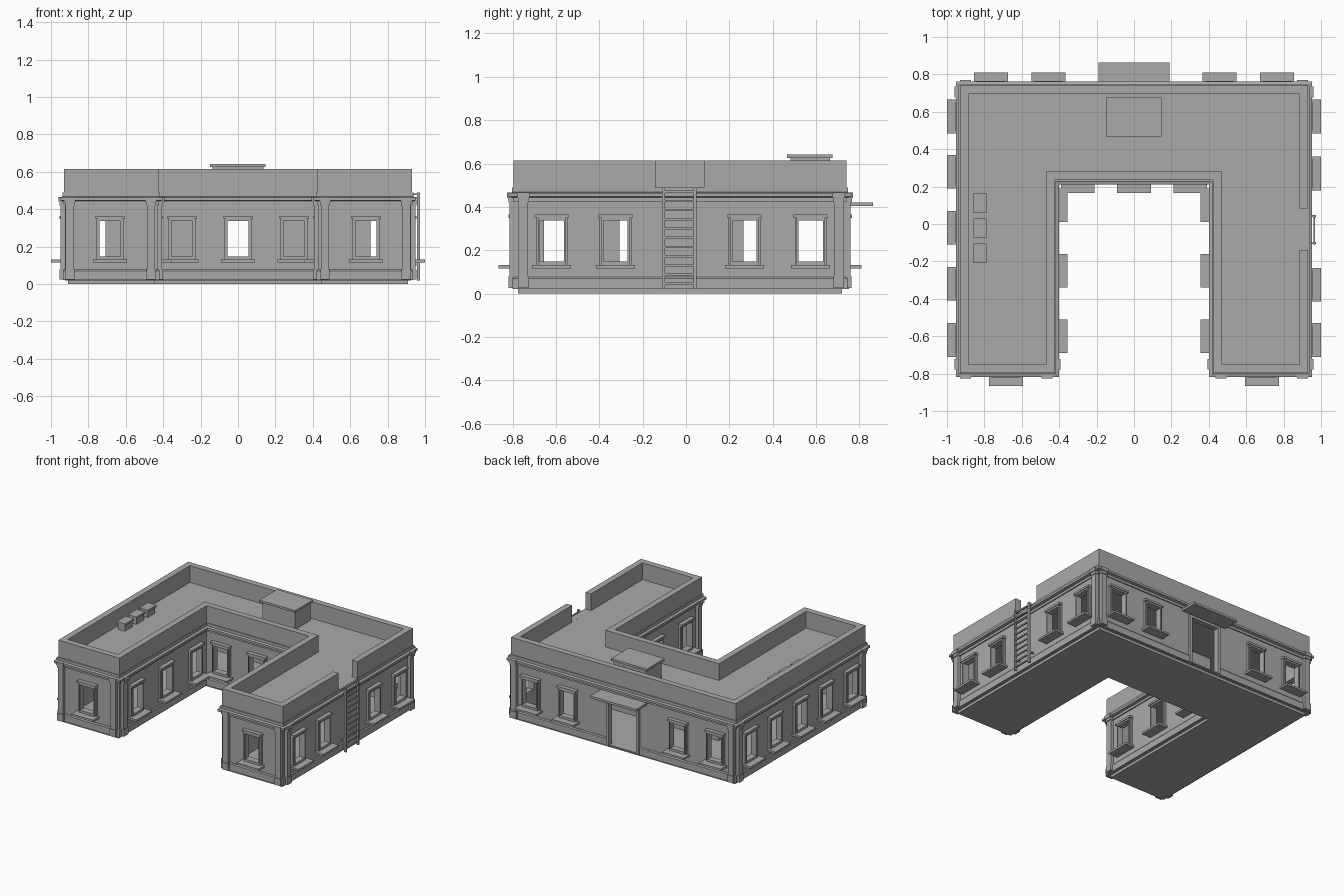
import bpy
import bmesh
from mathutils import Matrix, Vector

cube = bpy.data.objects.get("Cube")
if cube:
    bpy.data.objects.remove(cube, do_unlink=True)

stone = bpy.data.materials.new("grey_stone")
stone.use_nodes = True
stone.diffuse_color = (0.4, 0.4, 0.4, 1)
stone.node_tree.nodes["Principled BSDF"].inputs["Base Color"].default_value = (0.4, 0.4, 0.4, 1)
stone.node_tree.nodes["Principled BSDF"].inputs["Roughness"].default_value = 0.8


def finish(bm, name):
    bmesh.ops.recalc_face_normals(bm, faces=bm.faces)
    mesh = bpy.data.meshes.new(name)
    bm.to_mesh(mesh)
    bm.free()
    mesh.materials.append(stone)
    obj = bpy.data.objects.new(name, mesh)
    bpy.context.collection.objects.link(obj)
    return obj


def add_box(bm, u, v, z, frame=Matrix()):
    """Box from three (low, high) ranges, placed by a frame matrix."""
    size = Vector((u[1] - u[0], v[1] - v[0], z[1] - z[0]))
    mid = Vector((sum(u) / 2, sum(v) / 2, sum(z) / 2))
    bmesh.ops.create_cube(bm, size=1, matrix=frame @ Matrix.Translation(mid) @ Matrix.Diagonal(size).to_4x4())


def outline(d):
    """U-shaped plan, grown outwards by d."""
    x, c, front, back, court = 0.925 + d, 0.43 - d, -0.79 - d, 0.735 + d, 0.24 - d
    return [(-x, front), (-c, front), (-c, court), (c, court),
            (c, front), (x, front), (x, back), (-x, back)]


def bridge(bm, a, b):
    """Quads between two matching vertex loops."""
    for i in range(len(a)):
        j = (i + 1) % len(a)
        bm.faces.new((a[i], a[j], b[j], b[i]))


def prism(name, d, z0, z1):
    bm = bmesh.new()
    low, high = [[bm.verts.new((x, y, z)) for x, y in outline(d)] for z in (z0, z1)]
    bm.faces.new(low)
    bm.faces.new(high)
    bridge(bm, low, high)
    return finish(bm, name)


def ring(name, profile):
    """Closed (offset, height) profile swept round the U-shaped plan."""
    bm = bmesh.new()
    loops = [[bm.verts.new((x, y, z)) for x, y in outline(d)] for d, z in profile]
    for a, b in zip(loops, loops[1:] + loops[:1]):
        bridge(bm, a, b)
    return finish(bm, name)


def cut(obj, cutter):
    mod = obj.modifiers.new("cut", 'BOOLEAN')
    mod.operation = 'DIFFERENCE'
    mod.solver = 'EXACT'
    mod.object = cutter
    cutter.hide_render = True
    cutter.hide_set(True)


def wall_frame(normal, plane, along):
    """Local frame on a wall: u along it, v outwards, z up."""
    n = Vector(normal)
    u = n.cross(Vector((0, 0, 1)))
    axis = Vector((abs(u.x), abs(u.y), 0))
    m = Matrix((u, n, Vector((0, 0, 1)))).transposed().to_4x4()
    m.translation = n * plane + axis * along
    return m


LEFT, RIGHT, FRONT, BACK = (1, 0, 0), (-1, 0, 0), (0, -1, 0), (0, 1, 0)
# Each row: wall normal, distance along the normal, window positions
walls = [
    (RIGHT, 0.925, (0.575, 0.28, -0.02, -0.32, -0.62)),
    (LEFT, 0.925, (0.575, 0.27, -0.325, -0.62)),
    (BACK, 0.735, (-0.765, -0.457, 0.457, 0.765)),
    (FRONT, 0.79, (-0.684, 0.684)),
    (FRONT, -0.24, (-0.3, 0, 0.3)),
    (LEFT, -0.43, (0.1, -0.25, -0.6)),
    (RIGHT, -0.43, (0.1, -0.25, -0.6)),
]
pilasters = [
    (RIGHT, 0.925, (-0.75, 0.705)),
    (LEFT, 0.925, (-0.75, 0.705)),
    (BACK, 0.735, (-0.9, 0.9)),
    (FRONT, 0.79, (-0.9, -0.465, 0.465, 0.9)),
    (LEFT, -0.43, (-0.75,)),
    (RIGHT, -0.43, (-0.75,)),
]

# Window surrounds and the matching openings
trim, holes = bmesh.new(), bmesh.new()
for normal, plane, spots in walls:
    for spot in spots:
        f = wall_frame(normal, plane, spot)
        add_box(holes, (-0.058, 0.058), (-0.05, 0.05), (0.147, 0.338), f)
        for s in (-1, 1):
            add_box(trim, sorted((s * 0.056, s * 0.064)), (-0.02, 0.024), (0.13, 0.35), f)
            add_box(trim, sorted((s * 0.062, s * 0.073)), (-0.01, 0.016), (0.13, 0.35), f)
        add_box(trim, (-0.064, 0.064), (-0.02, 0.024), (0.337, 0.35), f)
        add_box(trim, (-0.078, 0.078), (-0.01, 0.03), (0.349, 0.365), f)
        add_box(trim, (-0.064, 0.064), (-0.02, 0.024), (0.13, 0.148), f)
        add_box(trim, (-0.09, 0.09), (-0.01, 0.075), (0.116, 0.131), f)
finish(trim, "window_surrounds")

# Doorway opening, surround and canopy
door = wall_frame(BACK, 0.735, 0)
add_box(holes, (-0.115, 0.115), (-0.05, 0.05), (0.03, 0.375), door)
opening_cutter = finish(holes, "opening_cutter")
bm = bmesh.new()
for s in (-1, 1):
    add_box(bm, sorted((s * 0.113, s * 0.135)), (-0.02, 0.018), (0.02, 0.39), door)
add_box(bm, (-0.135, 0.135), (-0.02, 0.018), (0.373, 0.392), door)
finish(bm, "door_surround")
bm = bmesh.new()
add_box(bm, (-0.19, 0.19), (-0.01, 0.128), (0.404, 0.421), door)
finish(bm, "door_canopy")

# Hollow building shell
prism("plinth", -0.015, 0, 0.025)
shell = prism("building_shell", 0, 0.02, 0.49)
room_cutter = prism("room_cutter", -0.026, 0.03, 0.475)
cut(shell, room_cutter)
cut(shell, opening_cutter)

# Mouldings round the walls
baseboard = ring("baseboard", [(-0.01, 0.021), (0.01, 0.021), (0.01, 0.07), (0.004, 0.077), (-0.01, 0.077)])
cut(baseboard, opening_cutter)
ring("cornice", [(-0.01, 0.425), (0.008, 0.425), (0.008, 0.443), (0.028, 0.447),
                 (0.028, 0.463), (0.012, 0.468), (0.012, 0.489), (-0.01, 0.489)])

# Roof parapet with a gap at the ladder
parapet = ring("parapet", [(-0.04, 0.487), (0.006, 0.487), (0.006, 0.615), (-0.04, 0.615)])
bm = bmesh.new()
add_box(bm, (0.8, 1.1), (-0.14, 0.083), (0.4901, 0.7))
cut(parapet, finish(bm, "parapet_gap_cutter"))

# Corner pilasters with stepped feet and capitals
bm = bmesh.new()
for normal, plane, spots in pilasters:
    for spot in spots:
        f = wall_frame(normal, plane, spot)
        add_box(bm, (-0.022, 0.022), (-0.01, 0.024), (0.025, 0.425), f)
        add_box(bm, (-0.025, 0.025), (-0.01, 0.029), (0.025, 0.078), f)
        add_box(bm, (-0.025, 0.025), (-0.01, 0.03), (0.42, 0.44), f)
        add_box(bm, (-0.029, 0.029), (-0.01, 0.036), (0.44, 0.466), f)
finish(bm, "corner_pilasters")

# Roof access hatch and vent boxes
bm = bmesh.new()
add_box(bm, (-0.135, 0.135), (0.482, 0.665), (0.485, 0.625))
add_box(bm, (-0.15, 0.147), (0.467, 0.677), (0.625, 0.641))
finish(bm, "roof_hatch")
bm = bmesh.new()
for y in (0.11, -0.023, -0.157):
    add_box(bm, (-0.852, -0.795), (y - 0.045, y + 0.045), (0.485, 0.535))
    add_box(bm, (-0.859, -0.788), (y - 0.052, y + 0.052), (0.535, 0.55))
finish(bm, "roof_vents")

# Wall ladder
bm = bmesh.new()
for y in (-0.103, 0.042):
    add_box(bm, (0.957, 0.972), (y - 0.007, y + 0.007), (0.02, 0.49))
    for z in (0.1, 0.475):
        add_box(bm, (0.92, 0.96), (y - 0.005, y + 0.005), (z, z + 0.01))
for i in range(11):
    z = 0.045 + i * 0.0425
    add_box(bm, (0.96, 0.969), (-0.1, 0.04), (z - 0.005, z + 0.005))
finish(bm, "wall_ladder")
